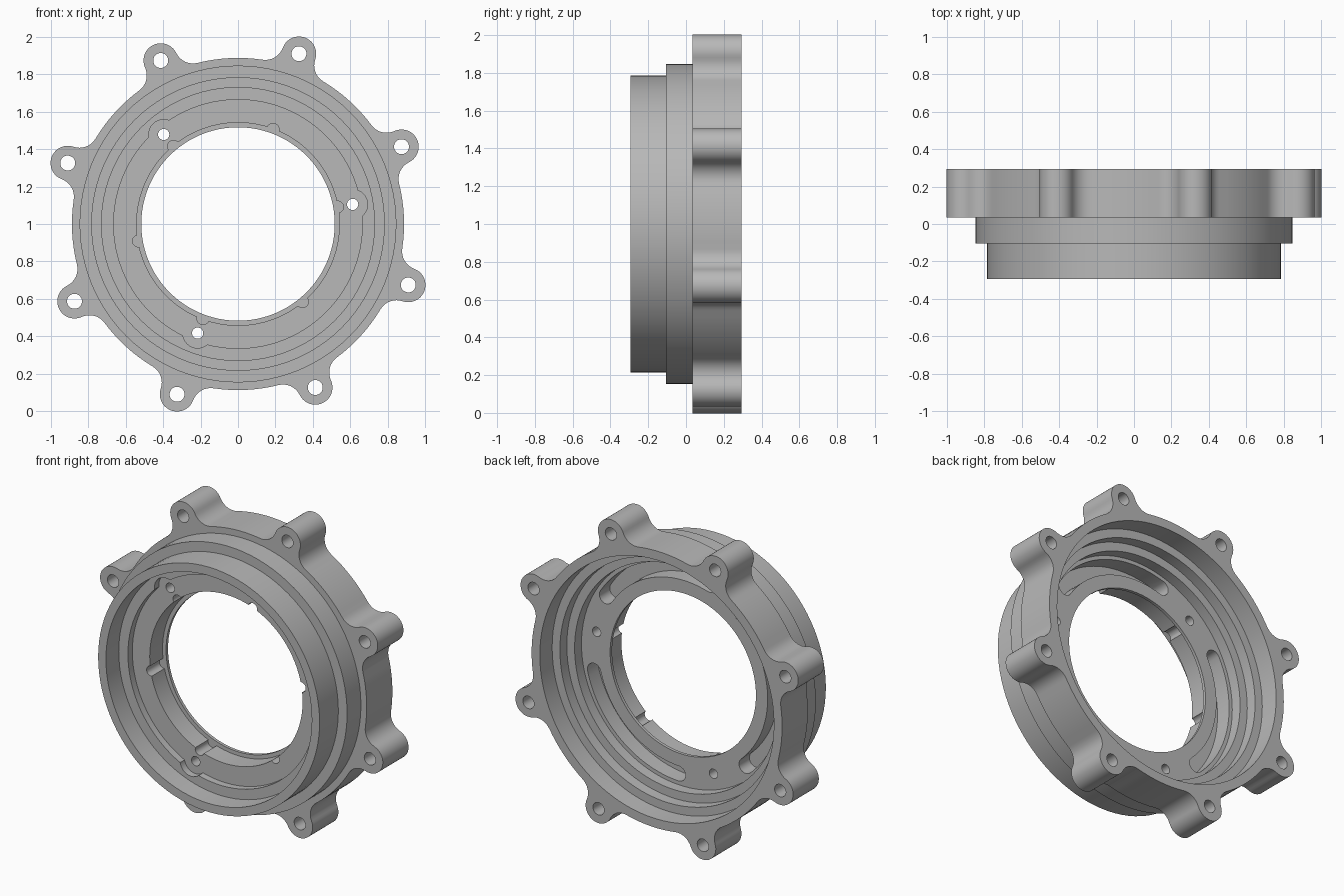
import bpy, bmesh, math
from mathutils import Vector, Matrix

if "Cube" in bpy.data.objects:
    bpy.data.objects.remove(bpy.data.objects["Cube"])

CENTER_Z = 1.0
SEG = 96

metal = bpy.data.materials.new("grey_metal")
metal.diffuse_color = (0.48, 0.48, 0.48, 1)
metal.use_nodes = True
metal.node_tree.nodes["Principled BSDF"].inputs["Base Color"].default_value = metal.diffuse_color


def polar(r, deg):
    a = math.radians(deg)
    return r * math.cos(a), r * math.sin(a)


def prism(name, outline, y0, y1):
    """Extrude an x/z outline (relative to the ring axis) from y0 to y1."""
    bm = bmesh.new()
    verts = [bm.verts.new((x, y0, z + CENTER_Z)) for x, z in outline]
    face = bm.faces.new(verts)
    geo = bmesh.ops.extrude_face_region(bm, geom=[face])["geom"]
    moved = [v for v in geo if isinstance(v, bmesh.types.BMVert)]
    bmesh.ops.translate(bm, vec=(0, y1 - y0, 0), verts=moved)
    return finish(name, bm)


def lathe(name, profile):
    """Solid of revolution about the ring axis from (radius, y) steps."""
    bm = bmesh.new()
    rings = []
    for r, y in profile:
        rings.append([bm.verts.new((x, y, z + CENTER_Z))
                      for x, z in (polar(r, 360 * i / SEG) for i in range(SEG))])
    for a, b in zip(rings, rings[1:]):
        for i in range(SEG):
            j = (i + 1) % SEG
            bm.faces.new((a[i], a[j], b[j], b[i]))
    bm.faces.new(rings[0])
    bm.faces.new(rings[-1])
    return finish(name, bm)


def finish(name, bm):
    bmesh.ops.recalc_face_normals(bm, faces=bm.faces[:])
    mesh = bpy.data.meshes.new(name)
    bm.to_mesh(mesh)
    bm.free()
    mesh.materials.append(metal)
    obj = bpy.data.objects.new(name, mesh)
    bpy.context.collection.objects.link(obj)
    return obj


def circle(cx, cz, r, n=24):
    return [(cx + r * math.cos(2 * math.pi * i / n),
             cz + r * math.sin(2 * math.pi * i / n)) for i in range(n)]


def combine(target, tool, operation):
    mod = target.modifiers.new("cut", 'BOOLEAN')
    mod.operation = operation
    mod.solver = 'EXACT'
    mod.object = tool
    bpy.context.view_layer.objects.active = target
    bpy.ops.object.modifier_apply(modifier=mod.name)
    bpy.data.objects.remove(tool)


def arc(cx, cz, r, a0, a1, n):
    """Points from angle a0 to a1 in degrees."""
    return [(cx + r * math.cos(math.radians(a0 + (a1 - a0) * i / n)),
             cz + r * math.sin(math.radians(a0 + (a1 - a0) * i / n)))
            for i in range(n + 1)]


# Flange outline: ring with eight ears blended by fillets
RING, EAR_AT, EAR_R, FIL = 0.888, 0.967, 0.092, 0.10
EARS = [25.3 + 45 * i for i in range(8)]
delta = math.degrees(math.acos(((RING + FIL) ** 2 + EAR_AT ** 2 - (EAR_R + FIL) ** 2)
                               / (2 * (RING + FIL) * EAR_AT)))
fx, fz = polar(RING + FIL, delta)
tilt = math.degrees(math.atan2(fz, fx - EAR_AT))   # ear centre to fillet centre
outline = []
for a in EARS:
    local = arc(fx, -fz, FIL, 180 - delta, 180 - tilt, 8)
    local += arc(EAR_AT, 0, EAR_R, -tilt, tilt, 20)[1:]
    local += arc(fx, fz, FIL, 180 + tilt, 180 + delta, 8)[1:]
    local += arc(0, 0, RING, delta, 45 - delta, 8)[1:-1]
    rot = Matrix.Rotation(math.radians(a), 2)
    outline += [tuple(rot @ Vector(p)) for p in local]
housing = prism("housing", outline, 0.035, 0.295)

# Stepped barrel in front of the flange
combine(housing, lathe("barrel", [(0.785, -0.295), (0.785, -0.105),
                                  (0.847, -0.105), (0.847, 0.06)]), 'UNION')

# Stepped recesses from the back and the front, and the lipped bore
combine(housing, lathe("back_recess", [(0.83, 0.4), (0.83, 0.17), (0.775, 0.17),
                                       (0.775, 0.10), (0.72, 0.10), (0.72, 0.03)]),
        'DIFFERENCE')
combine(housing, lathe("front_recess", [(0.73, -0.4), (0.73, -0.165), (0.665, -0.165),
                                        (0.665, -0.12), (0.542, -0.12), (0.542, 0.01),
                                        (0.517, 0.01), (0.517, 0.1)]), 'DIFFERENCE')

# Ear bolt holes
for a in EARS:
    combine(housing, prism("ear_hole", circle(*polar(EAR_AT, a), 0.04), -0.02, 0.4),
            'DIFFERENCE')

for i in range(3):
    a = 9.7 + 120 * i
    # Screw head clearance and screw hole in the web
    combine(housing, prism("clearance", circle(*polar(0.622, a), 0.08, 32), -0.23, -0.12),
            'DIFFERENCE')
    combine(housing, prism("screw_hole", circle(*polar(0.622, a), 0.03), -0.2, 0.09),
            'DIFFERENCE')
    # Blind curved slot in the back of the web
    lo, hi, mid, half = a + 23, a + 97, 0.648, 0.048
    slot = arc(0, 0, mid + half, lo, hi, 24)
    slot += arc(*polar(mid, hi), half, hi, hi + 180, 10)[1:]
    slot += arc(0, 0, mid - half, hi, lo, 24)[1:]
    slot += arc(*polar(mid, lo), half, lo + 180, lo + 360, 10)[1:-1]
    combine(housing, prism("slot", slot, -0.075, 0.08), 'DIFFERENCE')

# Six small rounded notches along the bore, stopping at the lip
for i in range(6):
    combine(housing, prism("notch", circle(*polar(0.54, 9.7 + 60 * i), 0.032, 20),
                           -0.15, 0.01), 'DIFFERENCE')

# Smooth curved walls, keeping edges sharp
bpy.ops.object.select_all(action='DESELECT')
housing.select_set(True)
bpy.context.view_layer.objects.active = housing
bpy.ops.object.shade_smooth_by_angle(angle=math.radians(30))
